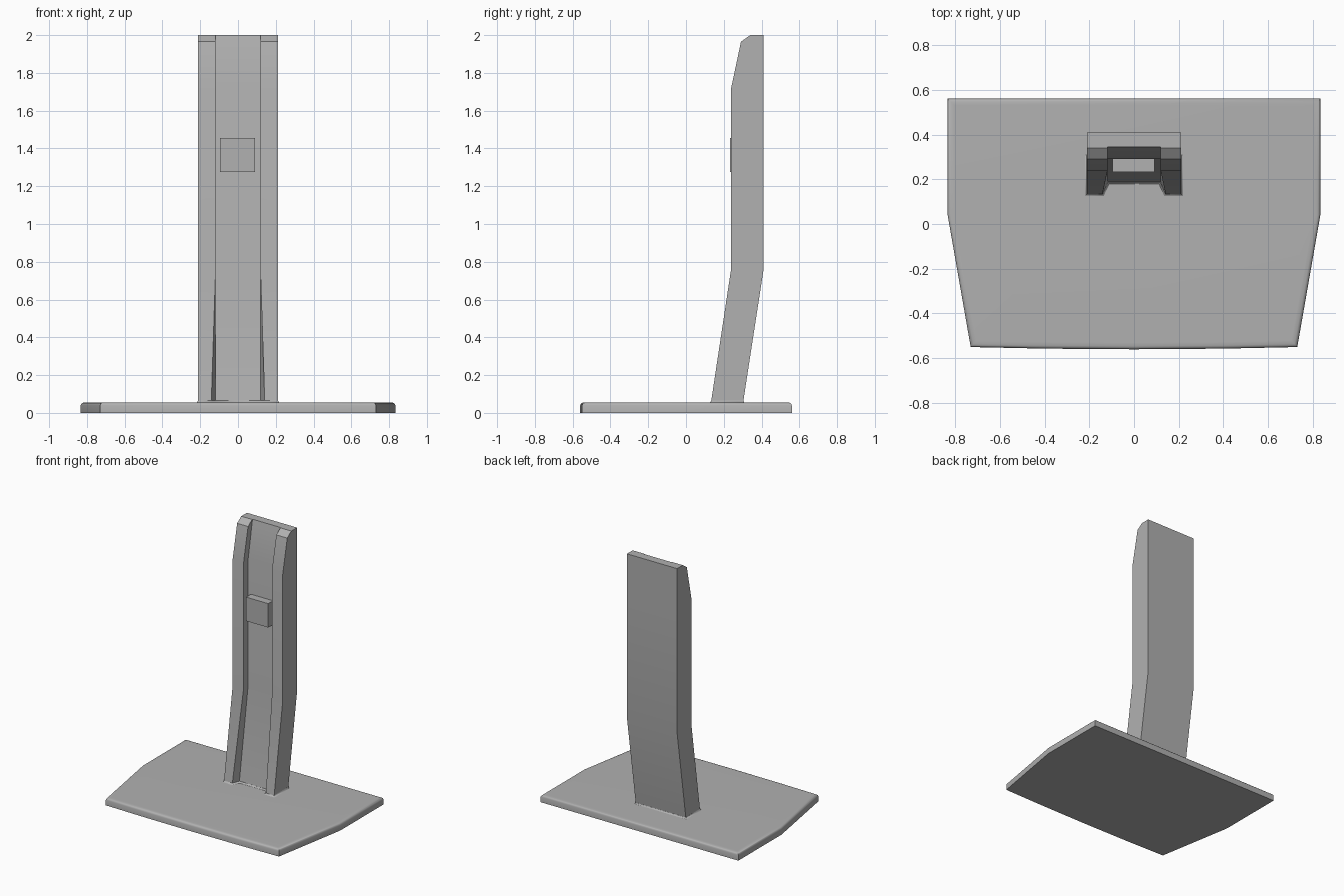
import bpy, bmesh
from math import radians

if "Cube" in bpy.data.objects:
    bpy.data.objects.remove(bpy.data.objects["Cube"])

grey = bpy.data.materials.new("dark_grey")
grey.diffuse_color = (0.44, 0.44, 0.44, 1)
grey.use_nodes = True
grey.node_tree.nodes["Principled BSDF"].inputs["Base Color"].default_value = grey.diffuse_color


def finish(ob, angle=35):
    """Grey material and smooth shading with sharp corners kept."""
    ob.data.materials.append(grey)
    bpy.ops.object.select_all(action='DESELECT')
    ob.select_set(True)
    bpy.context.view_layer.objects.active = ob
    bpy.ops.object.shade_smooth_by_angle(angle=radians(angle))


def loft(name, rings, angle=35):
    """Skin a closed solid through rings with equal point counts."""
    n = len(rings[0])
    verts = [p for ring in rings for p in ring]
    faces = [(k * n + i, k * n + (i + 1) % n, (k + 1) * n + (i + 1) % n, (k + 1) * n + i)
             for k in range(len(rings) - 1) for i in range(n)]
    faces += [tuple(range(n)), tuple(range((len(rings) - 1) * n, len(rings) * n))]
    me = bpy.data.meshes.new(name)
    me.from_pydata(verts, [], faces)
    bm = bmesh.new()
    bm.from_mesh(me)
    bmesh.ops.recalc_face_normals(bm, faces=bm.faces)
    bm.to_mesh(me)
    bm.free()
    ob = bpy.data.objects.new(name, me)
    bpy.context.collection.objects.link(ob)
    finish(ob, angle)


def mirrored(half):
    """Complete a half outline across x = 0."""
    return half + [(-x, y) for x, y in reversed(half)]


# base plate: tapered outline, gently bowed front, softened top rim
outline = mirrored([(0.4, -0.557), (0.73, -0.55), (0.833, 0.04), (0.833, 0.56)])
outline.append((0, -0.56))


def base_ring(inset, z):
    return [(x * (1 - inset / 0.833), y * (1 - inset / 0.56), z) for x, y in outline]


loft("base_plate", [base_ring(0, 0), base_ring(0, 0.040), base_ring(0.003, 0.048),
                    base_ring(0.007, 0.052), base_ring(0.014, 0.0545),
                    base_ring(0.03, 0.055)])

# column: U-shaped section lofted upward
# (z, back y, rail front y, channel floor y, rail inner x)
levels = [(0.04, 0.300, 0.130, 0.183, 0.142),
          (0.75, 0.409, 0.237, 0.291, 0.119),
          (1.71, 0.409, 0.237, 0.291, 0.119),
          (1.965, 0.409, 0.291, 0.338, 0.119),
          (2.0, 0.409, 0.340, 0.345, 0.119)]
rings = []
for z, back, front, floor, inner in levels:
    half = [(0.211, back), (0.211, front), (inner, front), (0.119, floor)]
    rings.append([(x, y, z) for x, y in mirrored(half)])
loft("column", rings)


# fillet collar around the column foot
def collar_ring(grow, z):
    s = (z - 0.04) * 0.152
    half = [(0.211 + grow, 0.300 + s + grow), (0.211 + grow, 0.130 + s - grow),
            (0.142 - grow, 0.130 + s - grow), (0.119 - grow, 0.183 + s - grow)]
    return [(x, y, z) for x, y in mirrored(half)]


loft("column_collar", [collar_ring(0.010, 0.053), collar_ring(0.004, 0.057),
                       collar_ring(0.0005, 0.066)], 60)

# mounting block inside the channel
bpy.ops.mesh.primitive_cube_add(size=1, location=(-0.002, 0.268, 1.365))
block = bpy.context.object
block.name = "mounting_block"
block.scale = (0.186, 0.07, 0.182)
finish(block)
